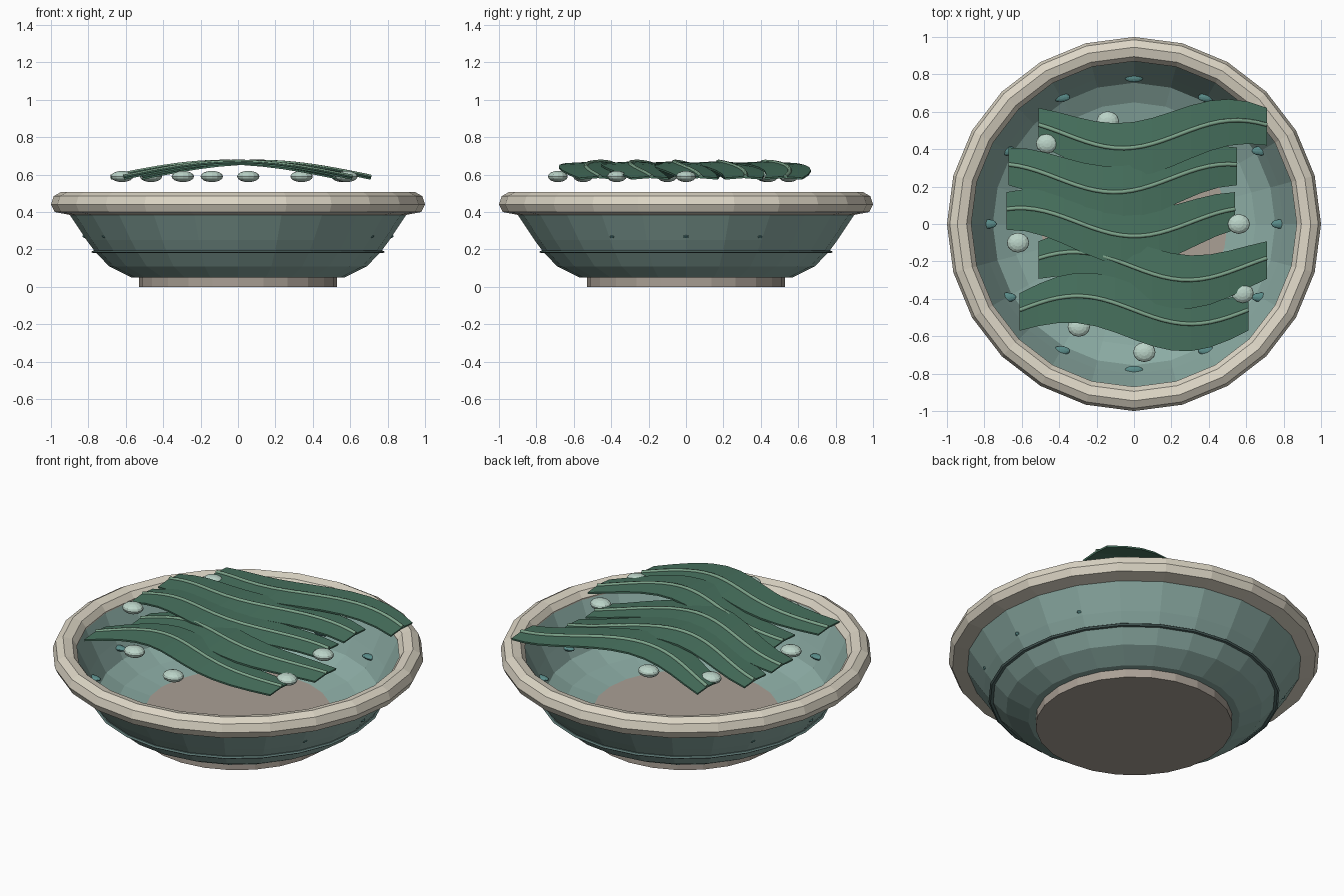
import bpy, bmesh
from math import sin, cos, pi, radians
from mathutils import Matrix

if "Cube" in bpy.data.objects:
    bpy.data.objects.remove(bpy.data.objects["Cube"])

SIDES = 24


def mat(name, r, g, b):
    m = bpy.data.materials.new(name)
    m.diffuse_color = (r, g, b, 1)
    m.use_nodes = True
    m.node_tree.nodes["Principled BSDF"].inputs["Base Color"].default_value = m.diffuse_color
    return m


GLAZE = mat("teal_glaze", 0.26, 0.41, 0.37)
DARK = mat("dark_glaze", 0.10, 0.17, 0.16)
CLAY = mat("raw_clay", 0.40, 0.35, 0.30)
CREAM = mat("cream_rim", 0.72, 0.67, 0.56)
LEAF = mat("leaf_green", 0.065, 0.17, 0.115)
RIB = mat("rib_green", 0.20, 0.36, 0.25)
DOT = mat("dot_teal", 0.10, 0.26, 0.25)
PEARL = mat("pale_bead", 0.50, 0.66, 0.58)


def finish(name, bm, material):
    bmesh.ops.recalc_face_normals(bm, faces=bm.faces)
    me = bpy.data.meshes.new(name)
    bm.to_mesh(me)
    bm.free()
    ob = bpy.data.objects.new(name, me)
    bpy.context.collection.objects.link(ob)
    me.materials.append(material)
    return ob


def lathe(name, profile, material):
    """Revolve a closed (r, z) loop around z."""
    bm = bmesh.new()
    rings = [[bm.verts.new((r * cos(2 * pi * i / SIDES), r * sin(2 * pi * i / SIDES), z))
              for i in range(SIDES)] for r, z in profile]
    for a, b in zip(rings, rings[1:] + rings[:1]):
        for i in range(SIDES):
            j = (i + 1) % SIDES
            bm.faces.new((a[i], a[j], b[j], b[i]))
    return finish(name, bm, material)


def disc(name, r, z0, z1, material):
    bm = bmesh.new()
    bmesh.ops.create_cone(bm, cap_ends=True, segments=SIDES, radius1=r, radius2=r, depth=z1 - z0,
                          matrix=Matrix.Translation((0, 0, (z0 + z1) / 2)))
    return finish(name, bm, material)


def bead(name, loc, size, material):
    bm = bmesh.new()
    bmesh.ops.create_uvsphere(bm, u_segments=12, v_segments=8, radius=1,
                              matrix=Matrix.Translation(loc) @ Matrix.Diagonal((*size, 1)))
    return finish(name, bm, material)


# Bowl shell, outside then inside
lathe("bowl_body", [(0.50, 0.05), (0.57, 0.05), (0.69, 0.11), (0.765, 0.19), (0.81, 0.25),
                    (0.91, 0.40), (0.93, 0.46), (0.875, 0.46), (0.80, 0.30), (0.755, 0.21),
                    (0.65, 0.15), (0.50, 0.115)], GLAZE)
disc("foot", 0.53, 0.0, 0.055, CLAY)
disc("inner_floor", 0.505, 0.05, 0.115, CLAY)
lathe("rim", [(0.90, 0.385), (0.98, 0.40), (1.0, 0.44), (0.985, 0.485), (0.945, 0.508),
              (0.895, 0.495), (0.87, 0.46), (0.875, 0.42)], CREAM)
lathe("outer_band", [(0.76, 0.18), (0.775, 0.18), (0.785, 0.187), (0.775, 0.194), (0.76, 0.194)], DARK)

# Glaze dots set in the wall
for i in range(12):
    a = radians(30 * i)
    bead(f"wall_dot_{i}", (0.783 * cos(a), 0.783 * sin(a), 0.27), (0.05, 0.025, 0.014), DOT)

# Floating beads around the leaves
for i, (x, y) in enumerate([(-.14, .55), (-.465, .43), (-.62, -.10), (-.295, -.55),
                            (.055, -.685), (.58, -.37), (.56, 0), (.34, .44)]):
    bead(f"bead_{i}", (x, y, 0.59), (0.06, 0.053, 0.03), PEARL)


# Wavy leaf strips, each with a raised rib
def wave(i, u):
    return -0.47 + 0.235 * i + 0.075 * sin(2 * pi * u + 0.6 * i)


def arch(u):
    return 0.578 + 0.08 * sin(pi * u)


for i, shift in enumerate([0, .1, -.07, -.06, .1]):
    bm = bmesh.new()
    prev = None
    for k in range(13):
        u = k / 12
        x, y, z = shift - 0.61 + 1.22 * u, wave(i, u), arch(u)
        half = 0.1 + 0.048 * sin(pi * u)
        row = [bm.verts.new((x, y + s * half, z + (0.008 if s == 0 else 0))) for s in (-1, 0, 1)]
        if prev:
            for c in range(2):
                bm.faces.new((prev[c], row[c], row[c + 1], prev[c + 1]))
        prev = row
    strip = finish(f"leaf_strip_{i}", bm, LEAF)
    sol = strip.modifiers.new("thickness", "SOLIDIFY")
    sol.thickness = 0.01
    sol.offset = 0

    cu = bpy.data.curves.new(f"leaf_rib_{i}", "CURVE")
    cu.dimensions = "3D"
    cu.bevel_depth = 0.011
    cu.bevel_resolution = 1
    cu.use_fill_caps = True
    sp = cu.splines.new("POLY")
    sp.points.add(24)
    for k, p in enumerate(sp.points):
        u = k / 24
        p.co = (shift - 0.61 + 1.22 * u, wave(i, u) + 0.01, arch(u) + 0.012, 1)
    rib = bpy.data.objects.new(f"leaf_rib_{i}", cu)
    bpy.context.collection.objects.link(rib)
    cu.materials.append(RIB)
